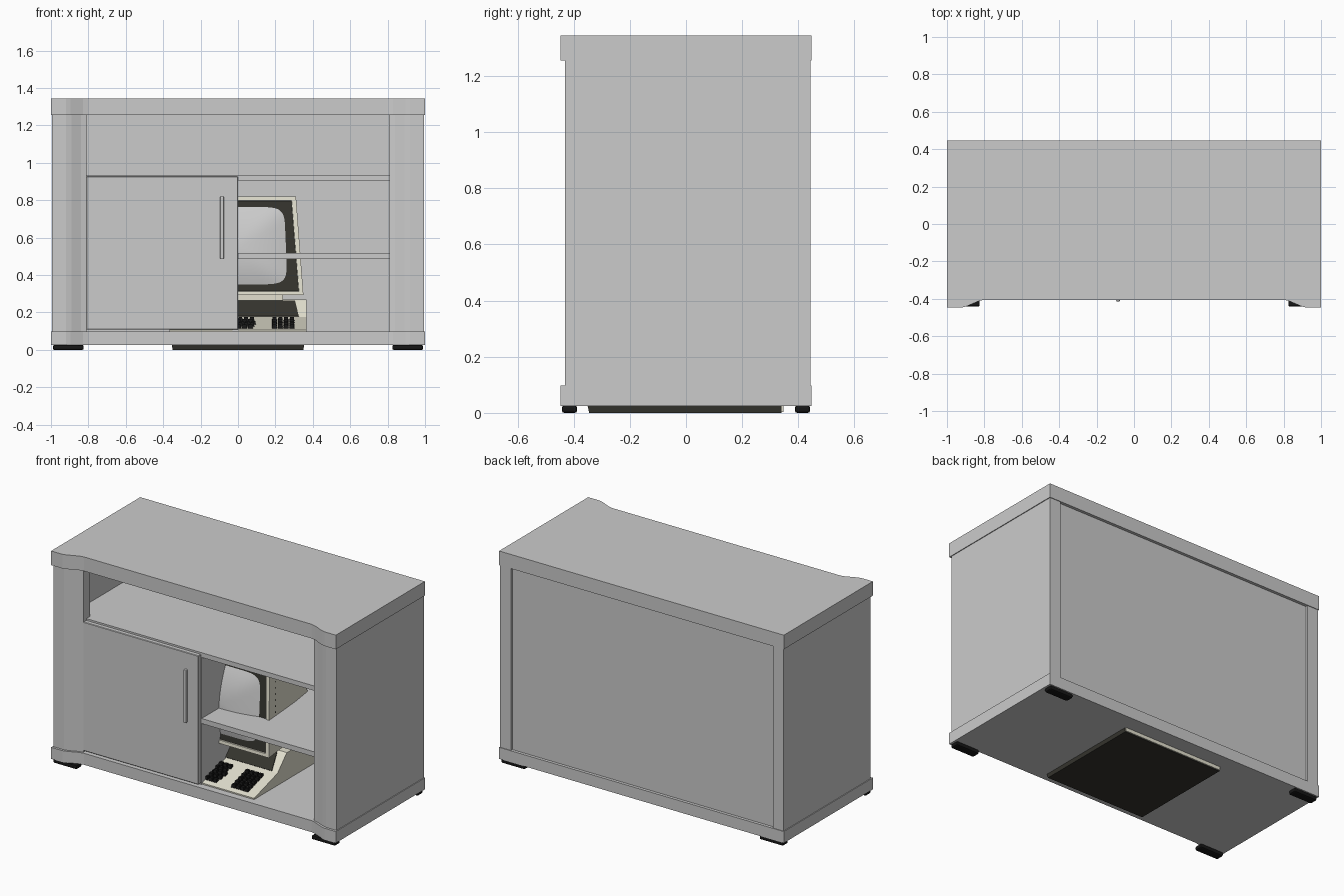
import bpy, bmesh, math
from mathutils import Vector

if "Cube" in bpy.data.objects:
    bpy.data.objects.remove(bpy.data.objects["Cube"])


def material(name, rgb):
    m = bpy.data.materials.new(name)
    m.diffuse_color = (*rgb, 1)
    m.use_nodes = True
    m.node_tree.nodes["Principled BSDF"].inputs["Base Color"].default_value = m.diffuse_color
    return m


CREAM = material("cream_plastic", (0.76, 0.74, 0.62))
DARK = material("dark_trim", (0.035, 0.034, 0.027))
BLACK = material("black_rubber", (0.008, 0.008, 0.008))


def finish(name, bm, mat=None, bevel=0, segments=2):
    bmesh.ops.recalc_face_normals(bm, faces=bm.faces)
    mesh = bpy.data.meshes.new(name)
    bm.to_mesh(mesh)
    bm.free()
    ob = bpy.data.objects.new(name, mesh)
    bpy.context.collection.objects.link(ob)
    if mat:
        mesh.materials.append(mat)
    if bevel:
        mod = ob.modifiers.new("bevel", 'BEVEL')
        mod.width, mod.segments = bevel, segments
    return ob


def loft(name, rings, mat=None, caps=(True, True), bevel=0):
    bm = bmesh.new()
    rows = [[bm.verts.new(p) for p in r] for r in rings]
    n = len(rows[0])
    for a, b in zip(rows, rows[1:]):
        for i in range(n):
            j = (i + 1) % n
            bm.faces.new((a[i], a[j], b[j], b[i]))
    if caps[0]:
        bm.faces.new(rows[0])
    if caps[1]:
        bm.faces.new(rows[-1])
    return finish(name, bm, mat, bevel)


def add_box(bm, x, y, z):
    vs = bmesh.ops.create_cube(bm, size=1)["verts"]
    for v in vs:
        v.co = [a + (b - a) * (c + 0.5) for (a, b), c in zip((x, y, z), v.co)]
    return vs


def box(name, x, y, z, mat=None, bevel=0, segments=2):
    bm = bmesh.new()
    add_box(bm, x, y, z)
    return finish(name, bm, mat, bevel, segments)


def upright(name, pts, z0, z1):
    return loft(name, [[(x, y, z) for x, y in pts] for z in (z0, z1)])


# Top and base slabs with stepped-forward front corners
corner = [(-1, -0.447), (-0.92, -0.447), (-0.895, -0.44), (-0.83, -0.412), (-0.8, -0.405)]
slab = [(-1, 0.447)] + corner + [(-x, y) for x, y in reversed(corner)] + [(1, 0.447)]
upright("top_slab", slab, 1.255, 1.345)
upright("base_slab", slab, 0.025, 0.098)

# Side panels with curved front posts, and feet
side = [(-0.995, 0.443), (-0.995, -0.432), (-0.92, -0.432), (-0.89, -0.424), (-0.84, -0.402),
        (-0.81, -0.395), (-0.81, -0.33), (-0.92, -0.33), (-0.92, 0.443)]
for s, label in ((1, "left"), (-1, "right")):
    upright(label + "_side", [(s * x, y) for x, y in side], 0.098, 1.255)
    for yc, end in ((-0.415, "front"), (0.415, "back")):
        xs = sorted((-0.99 * s, -0.825 * s))
        box(f"{label}_{end}_foot", xs, (yc - 0.027, yc + 0.027), (0, 0.026), BLACK, 0.008)

# Carcass interior
box("back_panel", (-0.92, 0.92), (0.41, 0.428), (0.098, 1.255))
box("upper_shelf", (-0.92, 0.92), (-0.365, 0.41), (0.905, 0.935))
box("divider", (-0.03, 0), (-0.365, 0.41), (0.098, 0.905))
box("lower_shelf", (0, 0.92), (-0.365, 0.41), (0.485, 0.517))

# Door and handle
box("door", (-0.81, -0.001), (-0.396, -0.366), (0.108, 0.926), None, 0.003, 1)
box("door_handle", (-0.095, -0.076), (-0.414, -0.39), (0.485, 0.82), None, 0.004)

# Computer base with sloped keyboard deck
profile = [(-0.36, 0.03), (-0.36, 0.106), (-0.125, 0.175), (-0.04, 0.262), (-0.03, 0.27),
           (0.345, 0.27), (0.345, 0.03)]
loft("computer_base", [[(x, y, z) for y, z in profile] for x in (-0.365, 0.365)], CREAM)
foot_rim = [(-0.35, -0.345), (0.35, -0.345), (0.35, 0.34), (-0.35, 0.34)]
loft("computer_underside", [[(x, y, 0) for x, y in foot_rim],
                            [(x * 1.01, y * 1.02 if y < 0 else y, 0.032) for x, y in foot_rim]], DARK)
box("computer_back_lip", (-0.35, 0.35), (0.339, 0.347), (0.003, 0.032), CREAM)

# Dark slanted strip behind the keyboard
strip = [(-0.325, -0.123, 0.178), (0.325, -0.123, 0.178), (0.305, -0.043, 0.26), (-0.305, -0.043, 0.26)]
loft("base_front_strip", [[Vector(p) + Vector((0, -d, d)) for p in strip] for d in (-0.002, 0.003)], DARK)

# Keyboard: staggered main keys plus number pad
slope = (0.175 - 0.106) / 0.235
bm = bmesh.new()
for row in range(5):
    y = -0.315 + row * 0.033
    z = 0.106 + (y + 0.36) * slope
    columns = [-0.275 + 0.008 * (row % 3) + 0.031 * i for i in range(12)]
    columns += [0.195 + 0.031 * i for i in range(4)]
    for x in columns:
        for v in add_box(bm, (x - 0.0135, x + 0.0135), (y - 0.0135, y + 0.0135), (z - 0.004, z + 0.017)):
            if v.co.z > z:
                v.co.x += (x - v.co.x) * 0.25
                v.co.y += (y - v.co.y) * 0.25
finish("keyboard_keys", bm, BLACK)

# Monitor neck
box("monitor_neck", (-0.24, 0.24), (-0.08, 0.28), (0.265, 0.3), CREAM)


def front(z):
    return -0.19 + 0.12 * (z - 0.295)


def face_ring(wb, wt, zb, zt, dy=0):
    return [(-wb, front(zb) + dy, zb), (wb, front(zb) + dy, zb),
            (wt, front(zt) + dy, zt), (-wt, front(zt) + dy, zt)]


# Monitor shell, bezel and screen
back = [(-0.31, 0.3, 0.31), (0.31, 0.3, 0.31), (0.26, 0.27, 0.77), (-0.26, 0.27, 0.77)]
loft("monitor_shell", [back, face_ring(0.35, 0.31, 0.293, 0.82), face_ring(0.326, 0.287, 0.313, 0.798),
                       face_ring(0.324, 0.285, 0.315, 0.796, 0.012)], CREAM, (True, False))
loft("monitor_bezel", [face_ring(0.326, 0.287, 0.313, 0.798, 0.008),
                       face_ring(0.326, 0.287, 0.313, 0.798, 0.025)], DARK)

bm = bmesh.new()
centre = bm.verts.new((0, front(0.557) - 0.03, 0.557))
previous = None
for k in range(1, 9):
    r = k / 8
    ring = []
    for i in range(48):
        a = math.tau * i / 48
        c, s = math.cos(a), math.sin(a)
        e = 2 / (2 + 5 * r)
        u = r * math.copysign(abs(c) ** e, c)
        w = r * math.copysign(abs(s) ** e, s)
        z = 0.557 + 0.213 * w
        ring.append(bm.verts.new(((0.263 - 0.008 * w) * u, front(z) + 0.01 - 0.04 * (1 - r ** 2), z)))
    for i in range(48):
        j = (i + 1) % 48
        if previous:
            bm.faces.new((previous[i], previous[j], ring[j], ring[i]))
        else:
            bm.faces.new((centre, ring[j], ring[i]))
    previous = ring
for f in bm.faces:
    f.smooth = True
finish("screen", bm)

# Small vents on both sides of the monitor
bm = bmesh.new()
for s in (-1, 1):
    for i in range(12):
        z = 0.36 + i * 0.036
        y = front(z) + 0.07
        x = s * (0.344 - 0.082 * (z - 0.295))
        add_box(bm, (x - 0.003, x + 0.003), (y - 0.004, y + 0.004), (z - 0.005, z + 0.005))
finish("monitor_vents", bm, DARK)
